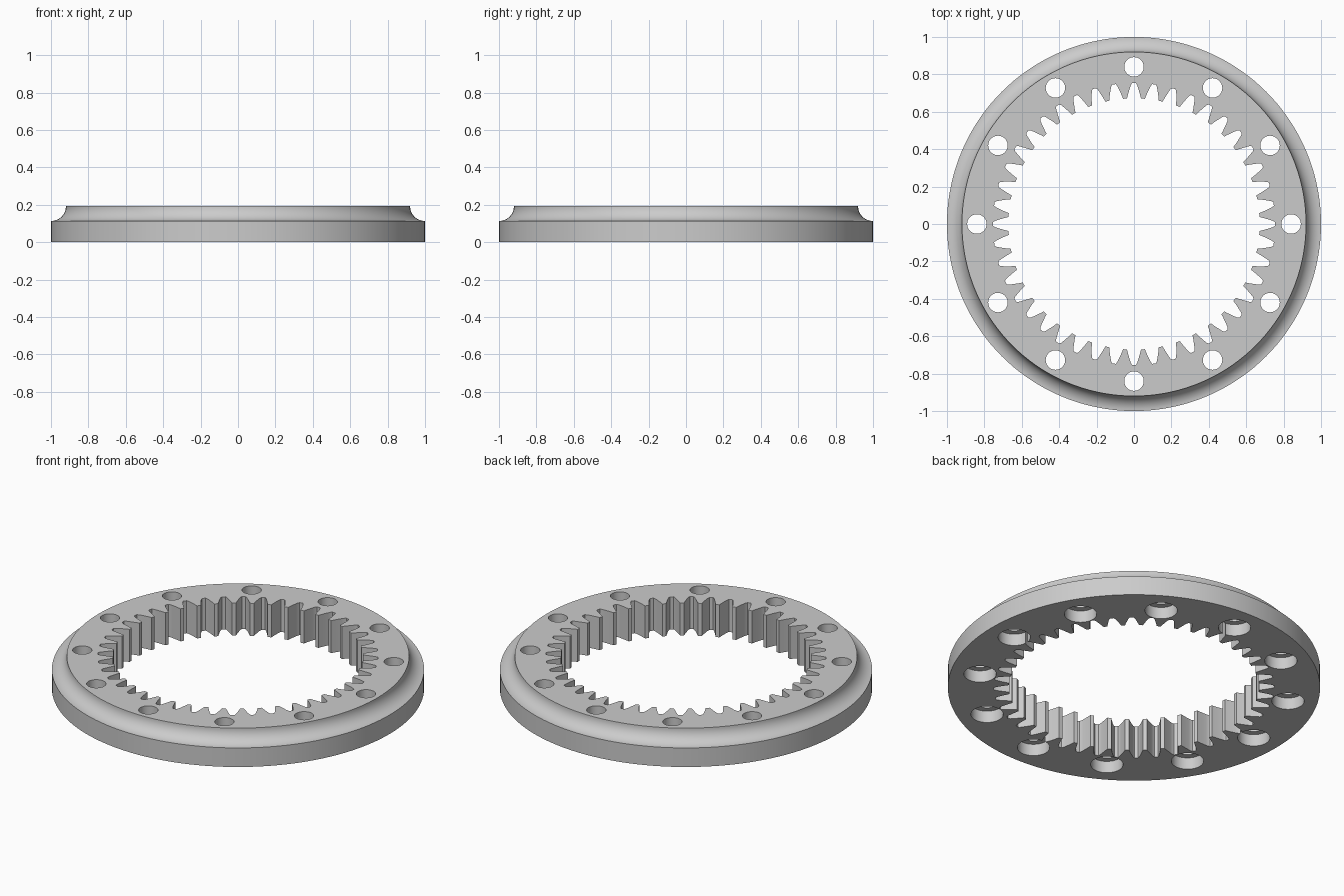
import bpy, bmesh
from math import pi, sin, cos, radians
from mathutils import Matrix, Vector

cube = bpy.data.objects.get("Cube")
if cube:
    bpy.data.objects.remove(cube, do_unlink=True)

HEIGHT = 0.193
TEETH = 44
BOLTS = 12
BOLT_RADIUS = 0.84

steel = bpy.data.materials.new("light_grey_steel")
steel.use_nodes = True
colour = (0.6, 0.6, 0.6, 1)
steel.diffuse_color = colour
steel.node_tree.nodes["Principled BSDF"].inputs["Base Color"].default_value = colour


def add_stack(bm, loops):
    """Closed solid from stacked rings of points, capped at both ends."""
    rings = [[bm.verts.new(p) for p in loop] for loop in loops]
    for low, high in zip(rings, rings[1:]):
        for i in range(len(low)):
            j = (i + 1) % len(low)
            bm.faces.new((low[i], low[j], high[j], high[i]))
    bm.faces.new(rings[0][::-1])
    bm.faces.new(rings[-1])


def circle(r, z, n, centre=(0, 0)):
    return [(centre[0] + r * cos(2 * pi * i / n), centre[1] + r * sin(2 * pi * i / n), z)
            for i in range(n)]


def make_object(name, bm):
    mesh = bpy.data.meshes.new(name)
    bm.to_mesh(mesh)
    bm.free()
    obj = bpy.data.objects.new(name, mesh)
    bpy.context.collection.objects.link(obj)
    mesh.materials.append(steel)
    return obj


# Ring body: straight rim with a concave cove up to the top face
cove = HEIGHT - 0.113
profile = [(1, 0)] + [(1 - cove * sin(a), HEIGHT - cove * cos(a))
                      for a in (radians(90 * k / 12) for k in range(13))]
bm = bmesh.new()
add_stack(bm, [circle(r, z, 144) for r, z in profile])
ring = make_object("ring_gear", bm)

# Internal teeth: half of one gap as (radius, fraction of pitch), mirrored
half_gap = [(0.672, 0.39), (0.69, 0.335), (0.71, 0.27), (0.73, 0.205), (0.745, 0.15), (0.754, 0.09)]
gap = [(r, -f) for r, f in half_gap] + [(r, f) for r, f in reversed(half_gap)]
outline = []
for tooth in range(TEETH):
    for r, f in gap:
        a = 2 * pi * (tooth + f) / TEETH
        outline.append((r * cos(a), r * sin(a)))
bm = bmesh.new()
add_stack(bm, [[(x, y, z) for x, y in outline] for z in (-0.1, HEIGHT + 0.1)])
tooth_cutter = make_object("tooth_cutter", bm)

# Bolt holes with wide counterbores from below
bm = bmesh.new()
for k in range(BOLTS):
    a = 2 * pi * k / BOLTS
    centre = (BOLT_RADIUS * cos(a), BOLT_RADIUS * sin(a))
    steps = [(0.087, -0.1), (0.087, 0.07), (0.052, 0.07), (0.052, HEIGHT + 0.1)]
    add_stack(bm, [circle(r, z, 40, centre) for r, z in steps])
bolt_cutter = make_object("bolt_hole_cutter", bm)

# Cut the ring, then drop the cutters
bpy.ops.object.select_all(action='DESELECT')
ring.select_set(True)
bpy.context.view_layer.objects.active = ring
for cutter in (tooth_cutter, bolt_cutter):
    cutter.hide_render = True
    mod = ring.modifiers.new(cutter.name, 'BOOLEAN')
    mod.operation = 'DIFFERENCE'
    mod.solver = 'EXACT'
    mod.object = cutter
    bpy.ops.object.modifier_apply(modifier=mod.name)
    bpy.data.objects.remove(cutter, do_unlink=True)

bpy.ops.object.shade_smooth_by_angle(angle=radians(30))
